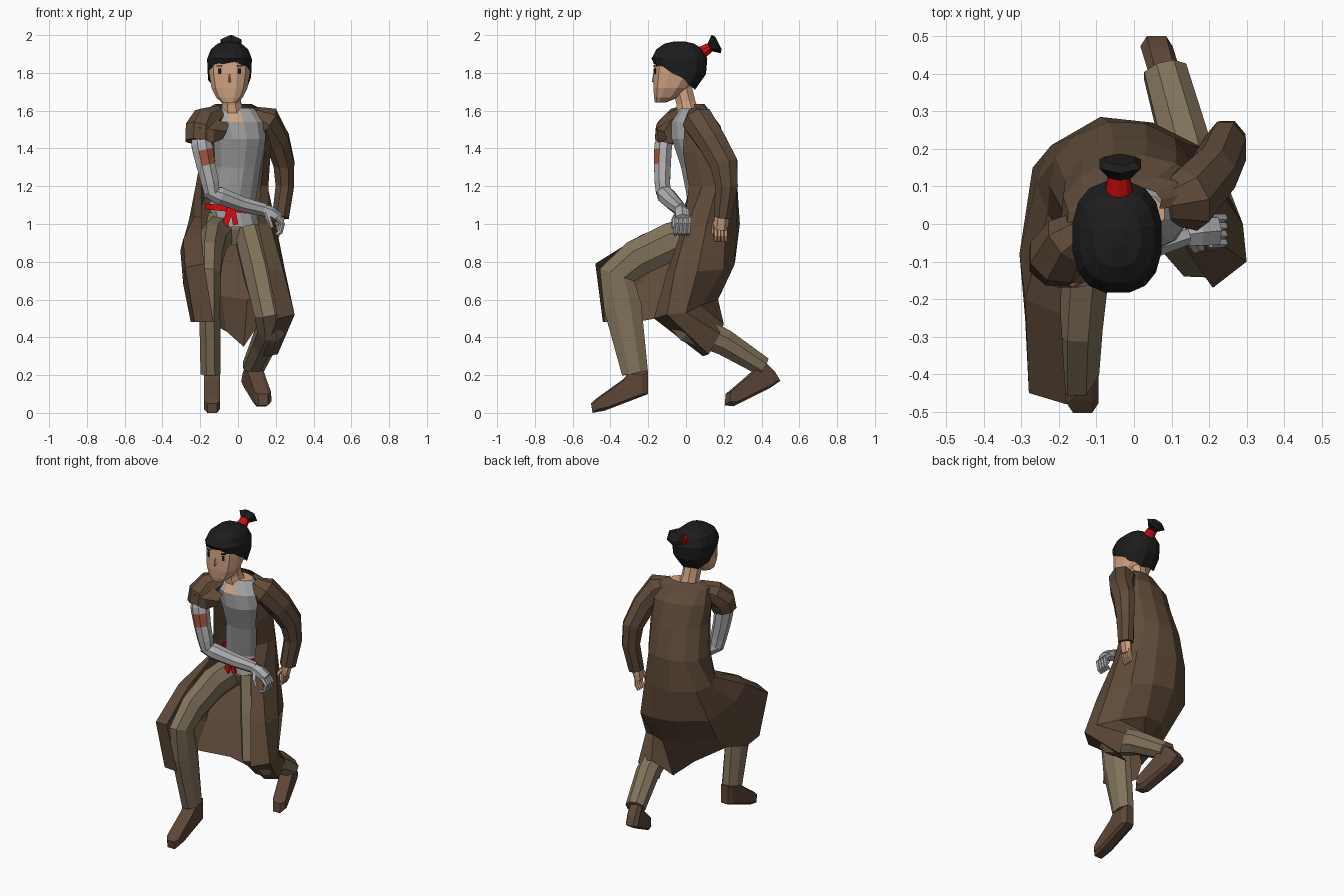
import bpy, bmesh, math
from mathutils import Vector


def material(name, rgb):
    m = bpy.data.materials.new(name)
    m.diffuse_color = (*rgb, 1)
    return m


COAT = material("coat brown", (0.115, 0.07, 0.042))
PANTS = material("trouser khaki", (0.22, 0.17, 0.105))
SHOE = material("shoe leather", (0.11, 0.062, 0.04))
SKIN = material("skin", (0.62, 0.36, 0.22))
HAIR = material("hair black", (0.012, 0.012, 0.012))
SHIRT = material("shirt grey", (0.37, 0.37, 0.375))
METAL = material("arm metal", (0.43, 0.43, 0.45))
RED = material("ribbon red", (0.66, 0.004, 0.004))
RUST = material("rust patch", (0.36, 0.09, 0.05))


def loft(name, mats, rows, closed=True, caps=True, rule=None):
    """Skin a list of equally long point rows."""
    bm = bmesh.new()
    vs = [[bm.verts.new(p) for p in r] for r in rows]
    n = len(rows[0])
    for a, b in zip(vs, vs[1:]):
        for i in range(n if closed else n - 1):
            j = (i + 1) % n
            bm.faces.new((a[i], a[j], b[j], b[i]))
    if closed and caps:
        bm.faces.new(vs[0])
        bm.faces.new(vs[-1])
    bmesh.ops.recalc_face_normals(bm, faces=bm.faces)
    if rule:
        for f in bm.faces:
            f.material_index = rule(f.calc_center_median(), f.normal)
    me = bpy.data.meshes.new(name)
    bm.to_mesh(me)
    bm.free()
    for m in mats:
        me.materials.append(m)
    ob = bpy.data.objects.new(name, me)
    bpy.context.collection.objects.link(ob)
    return ob


def tube(name, mats, pts, n=8, ref=(1, 0, 0), rule=None):
    """Limb through (x, y, z, radius across, radius deep)."""
    c = [Vector(p[:3]) for p in pts]
    rows = []
    for i, p in enumerate(pts):
        t = Vector()
        if i:
            t += (c[i] - c[i - 1]).normalized()
        if i < len(c) - 1:
            t += (c[i + 1] - c[i]).normalized()
        t.normalize()
        u = Vector(ref)
        u = (u - t * u.dot(t)).normalized()
        v = t.cross(u)
        angles = [2 * math.pi * (k + 0.5) / n for k in range(n)]
        rows.append([c[i] + u * p[3] * math.cos(a) + v * p[-1] * math.sin(a) for a in angles])
    return loft(name, mats, rows, rule=rule)


def spow(v, p):
    return math.copysign(abs(v) ** p, v)


def level(z, cx, cy, rx, ry, n=12, p=1.0):
    """Horizontal ring, starting at the front."""
    out = []
    for k in range(n):
        a = 2 * math.pi * (k + 0.5) / n
        out.append(Vector((cx - rx * spow(math.sin(a), p), cy - ry * spow(math.cos(a), p), z)))
    return out


def box(name, mat, loc, size, rot=(0, 0, 0)):
    bpy.ops.mesh.primitive_cube_add(size=1, location=loc, rotation=rot)
    ob = bpy.context.object
    ob.name = name
    ob.scale = size
    ob.data.materials.append(mat)
    return ob


# Head, neck and face
HX = -0.045
loft("head", [SKIN], [level(z, HX, cy, rx, ry, p=0.8) for z, cy, rx, ry in (
    (1.643, -0.135, 0.04, 0.03), (1.67, -0.105, 0.073, 0.066), (1.72, -0.08, 0.098, 0.095),
    (1.8, -0.045, 0.111, 0.13), (1.88, -0.04, 0.111, 0.128), (1.93, -0.04, 0.07, 0.09))])
tube("neck", [SKIN], [(-0.042, -0.03, 1.76, 0.055), (-0.035, 0.0, 1.64, 0.055), (-0.025, 0.015, 1.57, 0.065)])
loft("nose", [SKIN], [[Vector((HX + sx * w, y, z)) for sx, y in ((-1, -0.165), (0, f), (1, -0.165))]
                      for z, w, f in ((1.8, 0.006, -0.172), (1.755, 0.012, -0.182), (1.745, 0.008, -0.168))])
for s, side in ((-1, "right"), (1, "left")):
    box(side + "_eye", HAIR, (HX + s * 0.052, -0.164, 1.808), (0.015, 0.009, 0.03), (0, 0, s * 0.55))
    box(side + "_brow", HAIR, (HX + s * 0.055, -0.163, 1.836), (0.03, 0.009, 0.005), (0, 0, s * 0.55))

# Hair cap with a hem that drops to the nape
hair = [level(z, HX, cy, rx, ry, 16, 0.8) for z, cy, rx, ry in (
    (1.78, -0.035, 0.114, 0.138), (1.82, -0.035, 0.119, 0.143), (1.875, -0.035, 0.12, 0.15), (1.925, -0.035, 0.1, 0.124),
    (1.955, -0.035, 0.064, 0.08), (1.967, -0.035, 0.02, 0.025))]
for i, v in enumerate(hair[0]):
    f = (-0.035 - v.y) / 0.138
    v.z = 1.782 + 0.07 * f + (0.008 if i % 2 else -0.004)
    hair[1][i].z = 1.828 + 0.035 * f
    if f < 0:
        v.y += 0.055 * f
loft("hair_cap", [HAIR], hair)

# Topknot: ribbon and flared tail
tube("hair_ribbon", [RED], [(HX + 0.005, 0.05, 1.885, 0.042, 0.037), (HX + 0.005, 0.09, 1.912, 0.037, 0.032),
                            (HX + 0.005, 0.13, 1.937, 0.03, 0.025)], 10)
tube("hair_tail", [HAIR], [(HX + 0.008, 0.12, 1.932, 0.026, 0.018), (HX + 0.008, 0.16, 1.953, 0.064, 0.055),
                           (HX + 0.008, 0.172, 1.959, 0.045, 0.035)], 6)

# Shirt with a bare neckline, belt with hanging ends
loft("shirt", [SHIRT, SKIN], [level(*r) for r in (
    (0.985, -0.01, 0.12, 0.125, 0.125), (1.1, -0.03, 0.13, 0.125, 0.12), (1.3, 0.0, 0.09, 0.125, 0.12),
    (1.45, 0.01, 0.05, 0.145, 0.13), (1.54, -0.01, 0.03, 0.155, 0.11), (1.615, -0.025, 0.03, 0.11, 0.06))],
    rule=lambda c, nor: int(c.z > 1.56 and abs(c.x + 0.0175) < 0.05 and c.y < 0.03))
belt = [level(z, -0.04, 0.125, 0.14, r) for z, r in ((1.065, 0.122), (1.065, 0.134), (1.097, 0.134), (1.097, 0.122))]
for row in belt:
    for v in row:
        v.z -= 0.1 * (v.x + 0.05)
loft("belt", [RED], belt, caps=False)
box("belt_knot", RED, (-0.04, -0.014, 1.07), (0.042, 0.03, 0.045))
box("belt_end_a", RED, (-0.06, -0.02, 1.02), (0.032, 0.009, 0.1), (0, 0.3, 0))
box("belt_end_b", RED, (-0.02, -0.02, 1.035), (0.028, 0.009, 0.08), (0, -0.2, 0))

# Trousers
loft("trouser_seat", [PANTS], [level(*r) for r in (
    (1.06, -0.03, 0.13, 0.13, 0.112), (0.97, -0.03, 0.12, 0.15, 0.11), (0.89, -0.03, 0.12, 0.1, 0.08))])
tube("right_trouser_leg", [PANTS], [
    (-0.1, 0.08, 0.95, 0.085, 0.1), (-0.135, -0.07, 0.91, 0.08, 0.108), (-0.15, -0.26, 0.82, 0.072, 0.105),
    (-0.152, -0.365, 0.73, 0.064, 0.105), (-0.15, -0.335, 0.56, 0.06, 0.108), (-0.145, -0.27, 0.21, 0.058, 0.075)])
tube("left_trouser_leg", [PANTS], [
    (0.055, 0.09, 0.97, 0.085, 0.1), (0.11, 0.03, 0.75, 0.09, 0.115), (0.165, -0.055, 0.53, 0.085, 0.095),
    (0.175, 0.02, 0.45, 0.078, 0.088), (0.14, 0.2, 0.375, 0.07, 0.075), (0.083, 0.405, 0.247, 0.062, 0.056)])


# Shoes from side profiles
def shoe(name, prof, x_of, half):
    rows = []
    my = sum(p[0] for p in prof) / len(prof)
    mz = sum(p[1] for p in prof) / len(prof)
    for o, k in ((-1, 0.82), (-0.6, 1), (0.6, 1), (1, 0.82)):
        rows.append([Vector((x_of(y) + o * half, my + (y - my) * k, mz + (z - mz) * k)) for y, z in prof])
    loft(name, [SHOE], rows)


shoe("right_shoe", [(-0.2, 0.22), (-0.2, 0.1), (-0.43, 0.012), (-0.495, 0.0), (-0.503, 0.05), (-0.47, 0.08),
                    (-0.33, 0.18), (-0.29, 0.23)], lambda y: -0.137, 0.042)
shoe("left_shoe", [(0.41, 0.28), (0.47, 0.22), (0.5, 0.17), (0.45, 0.135), (0.25, 0.035), (0.205, 0.04),
                   (0.21, 0.1), (0.31, 0.185), (0.36, 0.23)], lambda y: 0.065 + (0.48 - y) * 0.25, 0.043)

# Coat: bodice arcs open at the front, flowing into a draped skirt
coat = []
for z, cx, cy, rx, ry, rot in ((1.635, -0.025, 0.045, 0.1, 0.05, 0.2), (1.6, -0.02, 0.04, 0.165, 0.078, 0.25),
                               (1.52, -0.01, 0.05, 0.19, 0.13, 0.2), (1.38, -0.01, 0.07, 0.185, 0.155, 0.12),
                               (1.2, -0.03, 0.115, 0.195, 0.16, 0.05)):
    row = []
    for k in range(10):
        a = math.radians(60 + (252 if z < 1.55 else 236) * k / 9)
        x, y = -rx * math.sin(a), -ry * math.cos(a)
        row.append(Vector((cx + x * math.cos(rot) - y * math.sin(rot), cy + x * math.sin(rot) + y * math.cos(rot), z)))
    coat.append(row)
# Skirt rows in centimetres, from right knee edge round the back to left knee edge
SKIRT = (
    (-19, -3, 103, -23, 3, 104, -26, 11, 102, -22, 21, 101, -9, 28.5, 100,
     5, 27, 100, 15, 21, 100, 20, 11, 100, 17, 1, 100, 10.5, -1, 100),
    (-19.5, -24, 94, -29, -20, 92, -30.5, -8, 86, -27, 15, 81, -9, 26, 80,
     7, 25.5, 78, 19, 20, 76, 25, 6, 75, 24, -6, 75, 16, -10, 75),
    (-18, -48, 79, -28, -45, 77, -29, -25, 68, -23, 0, 62, -9, 15, 62,
     5, 17, 60, 18, 8, 57, 29, 0, 53, 30, -10, 52, 21, -17, 50),
    (-13, -44, 48, -23, -43, 48, -25, -27, 48, -19, -16, 50, -6, 0, 43,
     3, 9, 35, 11, 20, 47, 22, 18, 42, 21, 12, 31, 13, 9, 30))
for r in SKIRT:
    coat.append([Vector(r[i:i + 3]) / 100 for i in range(0, 30, 3)])
loft("coat", [COAT], coat, closed=False)

# Sleeves: full on the left, torn short on the right
tube("left_sleeve", [COAT], [(0.08, 0.05, 1.575, 0.05, 0.05), (0.145, 0.065, 1.545, 0.085, 0.09),
                             (0.21, 0.135, 1.44, 0.068, 0.082), (0.243, 0.2, 1.32, 0.06, 0.08),
                             (0.248, 0.215, 1.2, 0.053, 0.064), (0.225, 0.193, 1.035, 0.048, 0.05)])
tube("torn_sleeve", [COAT], [(-0.1, 0.0, 1.58, 0.05, 0.05), (-0.17, -0.045, 1.55, 0.08, 0.072),
                             (-0.2, -0.085, 1.5, 0.085, 0.082), (-0.205, -0.1, 1.435, 0.08, 0.072)])
loft("torn_lapel", [COAT], [[(-0.19, -0.05, 1.6), (-0.12, -0.09, 1.555), (-0.05, -0.09, 1.53)],
                            [(-0.21, -0.16, 1.51), (-0.13, -0.155, 1.5), (-0.06, -0.115, 1.49)],
                            [(-0.2, -0.165, 1.45), (-0.13, -0.145, 1.43), (-0.08, -0.1, 1.45)]], closed=False)

# Metal arm laid across the waist, with a rust patch on its front faces
tube("metal_upper_arm", [METAL, RUST], [
    (-0.2, -0.09, 1.5, 0.05), (-0.193, -0.12, 1.42, 0.058, 0.05), (-0.186, -0.122, 1.39, 0.059, 0.05),
    (-0.17, -0.125, 1.31, 0.054, 0.048), (-0.148, -0.125, 1.22, 0.05, 0.044), (-0.138, -0.12, 1.165, 0.044, 0.042)],
    rule=lambda c, nor: int(1.31 < c.z < 1.39 and nor.y < -0.5 and nor.x > -0.3))
tube("metal_forearm", [METAL], [(-0.165, -0.13, 1.175, 0.03, 0.035), (-0.1, -0.105, 1.15, 0.05, 0.05),
                                (0.02, -0.06, 1.105, 0.043, 0.043), (0.14, -0.025, 1.075, 0.032, 0.036)], 8, (0, 1, 0))
tube("metal_palm", [METAL], [(0.12, -0.03, 1.08, 0.03, 0.03), (0.17, -0.022, 1.06, 0.042, 0.035),
                             (0.22, -0.018, 1.03, 0.042, 0.027)], 6, (0, 1, 0))
for k in range(4):
    y = -0.05 + 0.022 * k
    tube("metal_finger_%d" % k, [METAL], [(0.205, y, 1.035, 0.013), (0.238, y, 1.0, 0.013),
                                          (0.225, y - 0.005, 0.955, 0.012), (0.2, y - 0.008, 0.943, 0.009)], 5, (0, 1, 0))
tube("metal_thumb", [METAL], [(0.15, -0.045, 1.06, 0.015), (0.165, -0.065, 1.02, 0.014), (0.18, -0.065, 0.98, 0.011)], 5)

# Left hand
tube("left_palm", [SKIN], [(0.225, 0.19, 1.06, 0.032, 0.036), (0.217, 0.187, 1.01, 0.028, 0.04),
                           (0.21, 0.183, 0.97, 0.024, 0.038)], 6)
for k in range(4):
    y = 0.157 + 0.018 * k
    tube("left_finger_%d" % k, [SKIN], [(0.213, y, 0.985, 0.011), (0.212, y, 0.94, 0.011), (0.195, y, 0.91, 0.009)], 5)
tube("left_thumb", [SKIN], [(0.21, 0.16, 1.02, 0.013), (0.19, 0.145, 0.985, 0.012), (0.185, 0.145, 0.95, 0.01)], 5)
